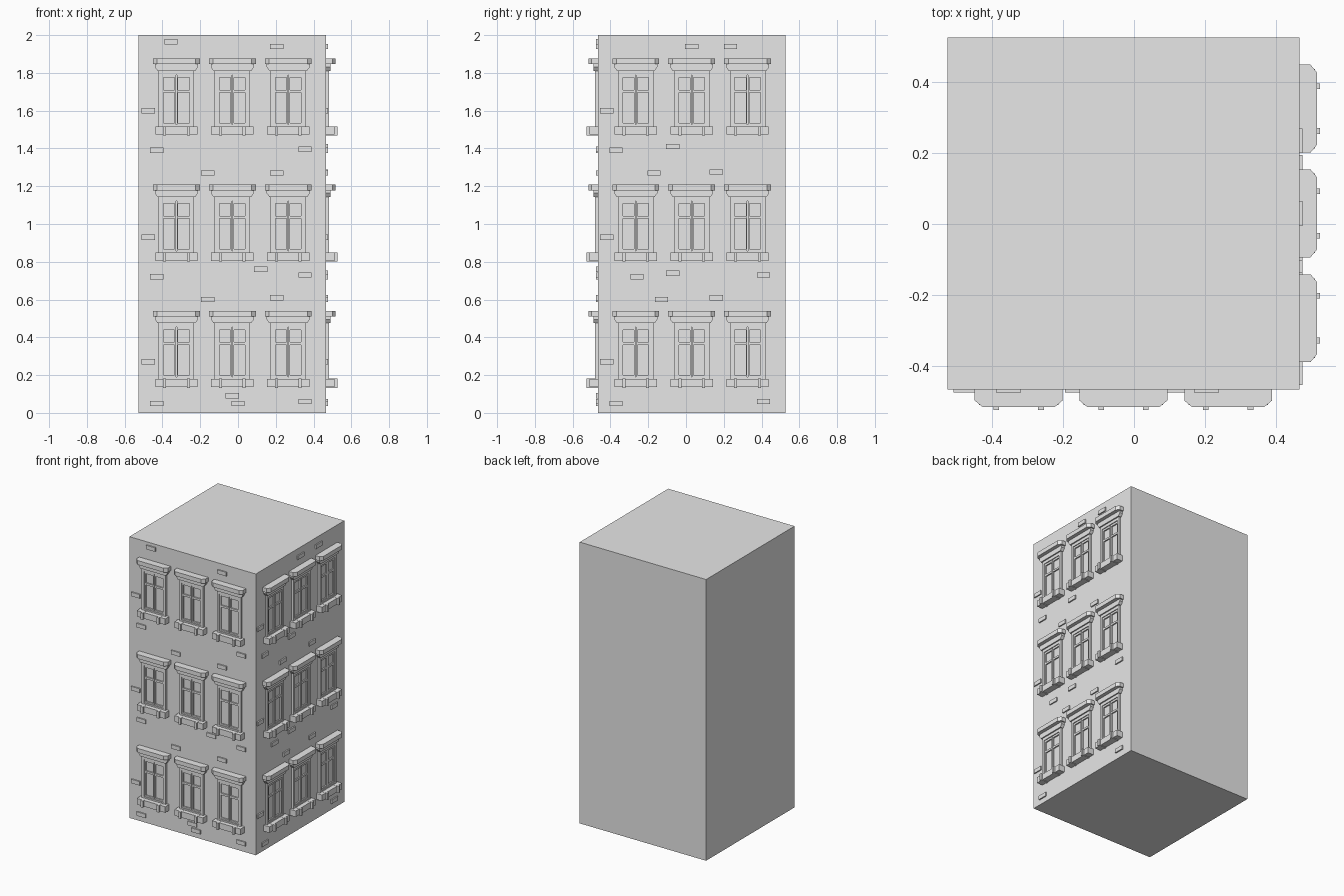
import bpy
import bmesh
from math import radians
from mathutils import Vector

if "Cube" in bpy.data.objects:
    bpy.data.objects.remove(bpy.data.objects["Cube"], do_unlink=True)

stone = bpy.data.materials.new("stone grey")
stone.use_nodes = True
colour = (0.8, 0.8, 0.8, 1)
stone.diffuse_color = colour
stone.node_tree.nodes["Principled BSDF"].inputs["Base Color"].default_value = colour


def prism(bm, outline, direction):
    """Extrude a closed outline along a direction."""
    base = bm.faces.new([bm.verts.new(p) for p in outline])
    top = bmesh.ops.extrude_face_region(bm, geom=[base])["geom"]
    moved = [v for v in top if isinstance(v, bmesh.types.BMVert)]
    bmesh.ops.translate(bm, verts=moved, vec=Vector(direction))


def box(bm, left, right, low, high, depth):
    """Box standing out from the wall plane towards -y."""
    outline = [(left, 0, low), (right, 0, low), (right, 0, high), (left, 0, high)]
    prism(bm, outline, (0, -depth, 0))


def ring(bm, outer, inner, depth):
    """Rectangular surround: two full height jambs, with head and foot between."""
    l, r, b, t = outer
    il, ir, ib, it = inner
    box(bm, l, il, b, t, depth)
    box(bm, ir, r, b, t, depth)
    box(bm, il, ir, b, ib, depth)
    box(bm, il, ir, it, t, depth)


def finish(name, bm):
    bmesh.ops.recalc_face_normals(bm, faces=bm.faces)
    mesh = bpy.data.meshes.new(name)
    bm.to_mesh(mesh)
    bm.free()
    mesh.materials.append(stone)
    return mesh


def place(name, mesh, location=(0, 0, 0), turn=0):
    obj = bpy.data.objects.new(name, mesh)
    obj.location = location
    obj.rotation_euler.z = radians(turn)
    bpy.context.collection.objects.link(obj)


# Plain tower block
WALL, BACK, HEIGHT = 0.467, 0.527, 2
bm = bmesh.new()
prism(bm, [(-BACK, -WALL, 0), (WALL, -WALL, 0), (WALL, BACK, 0), (-BACK, BACK, 0)],
      (0, 0, HEIGHT))
place("tower_block", finish("tower_block", bm))

# Hood with clipped front corners
parts = {}
bm = bmesh.new()
hood = [(0.124, 0), (0.124, -0.032), (0.102, -0.05)]
hood += [(-x, y) for x, y in reversed(hood)]
prism(bm, [(x, y, 0.51) for x, y in hood], (0, 0, 0.03))
parts["window_hood"] = finish("window_hood", bm)

# Moulding beneath the hood, clipped at its lower corners
bm = bmesh.new()
mould = [(0.114, 0.51), (0.114, 0.495), (0.1, 0.475)]
mould += [(-x, z) for x, z in reversed(mould)]
prism(bm, [(x, 0, z) for x, z in mould], (0, -0.024, 0))
parts["hood_moulding"] = finish("hood_moulding", bm)

# Stepped surround
bm = bmesh.new()
ring(bm, (-0.094, 0.094, 0.18, 0.475), (-0.078, 0.078, 0.19, 0.454), 0.015)
parts["window_frame"] = finish("window_frame", bm)

# Pair of casements with a crossing bar
bm = bmesh.new()
for side in (-1, 1):
    l, r = sorted((side * 0.002, side * 0.078))
    il, ir = sorted((side * 0.009, side * 0.068))
    ring(bm, (l, r, 0.19, 0.454), (il, ir, 0.2, 0.44), 0.009)
    box(bm, il, ir, 0.36, 0.374, 0.009)
parts["casements"] = finish("casements", bm)

# Sill and its two brackets
bm = bmesh.new()
box(bm, -0.112, 0.112, 0.137, 0.18, 0.045)
parts["window_sill"] = finish("window_sill", bm)
bm = bmesh.new()
for x in (-0.063, 0.063):
    box(bm, x - 0.008, x + 0.008, 0.133, 0.181, 0.059)
parts["sill_brackets"] = finish("sill_brackets", bm)

# Raised brick
bm = bmesh.new()
box(bm, -0.035, 0.035, -0.014, 0.014, 0.009)
brick = finish("raised_brick", bm)

front_bricks = [
    (-0.355, 1.965), (0.205, 1.94), (-0.475, 1.6), (-0.43, 1.39), (0.355, 1.395),
    (-0.16, 1.27), (0.205, 1.27), (-0.475, 0.93), (-0.43, 0.72), (0.355, 0.73),
    (0.12, 0.76), (-0.16, 0.6), (0.205, 0.61), (-0.475, 0.27), (-0.43, 0.05),
    (0.355, 0.06), (-0.03, 0.09), (0, 0.05)]
left_bricks = [
    (0.03, 1.94), (0.235, 1.94), (-0.42, 1.6), (-0.37, 1.39), (-0.07, 1.41),
    (-0.17, 1.27), (0.16, 1.275), (-0.42, 0.93), (-0.26, 0.72), (0.41, 0.73),
    (-0.07, 0.74), (-0.13, 0.6), (0.16, 0.61), (-0.42, 0.27), (-0.37, 0.05),
    (0.41, 0.06)]

# Dress the two street walls with three floors of windows and scattered bricks
walls = [
    ("front", 0, -0.03, front_bricks, lambda u, z: (u, -WALL, z)),
    ("left", 90, 0.03, left_bricks, lambda u, z: (WALL, u, z))]
for wall, turn, middle, bricks, spot in walls:
    for floor in range(3):
        for column in (-1, 0, 1):
            at = spot(middle + column * 0.296, floor * 0.668)
            for part, mesh in parts.items():
                place(f"{wall}_{part}", mesh, at, turn)
    for u, z in bricks:
        place(f"{wall}_brick", brick, spot(u, z), turn)
